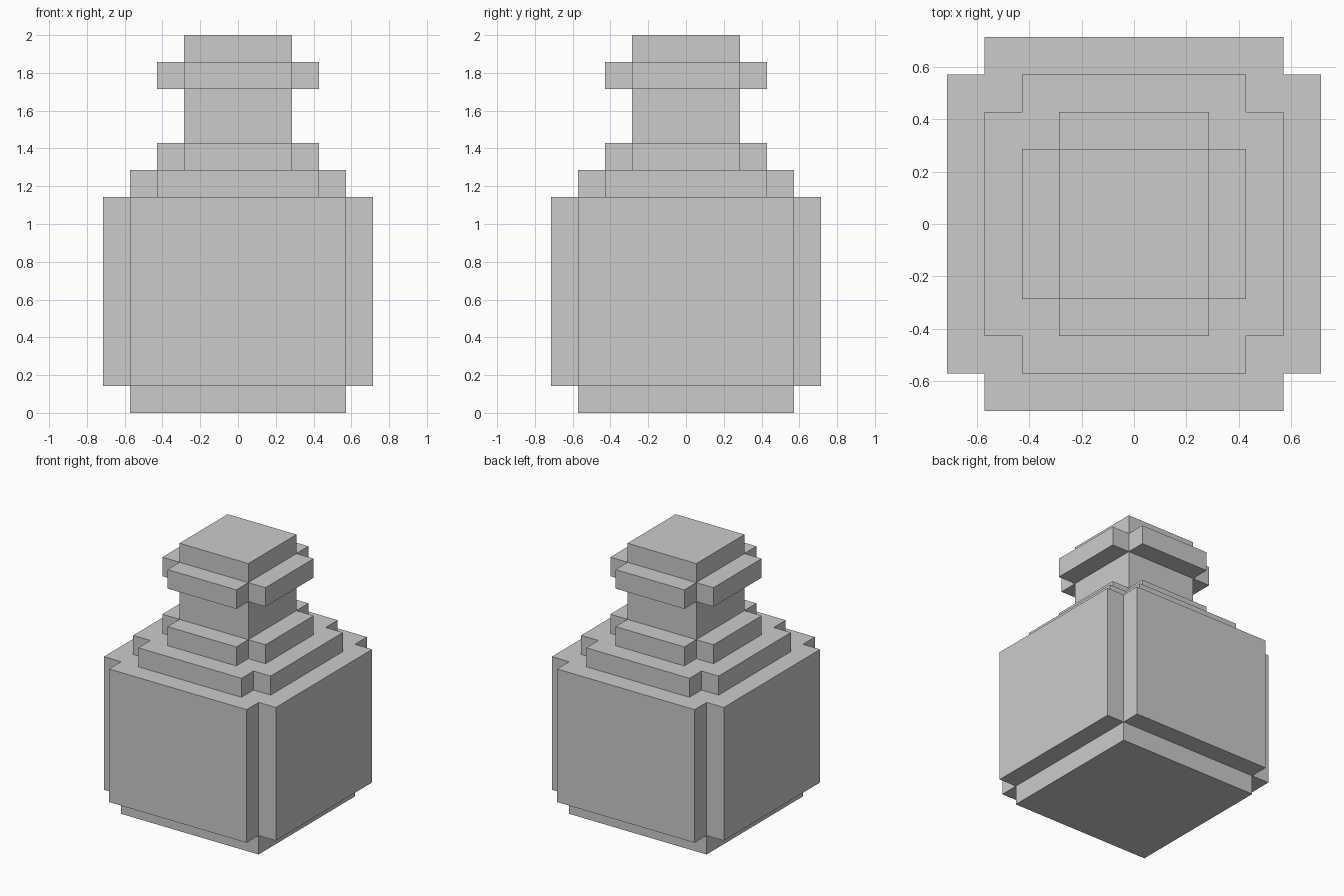
import bpy, bmesh

if "Cube" in bpy.data.objects:
    bpy.data.objects.remove(bpy.data.objects["Cube"])

U = 2 / 14  # one block of the grid the bottle is built on


def slab(name, half, z0, z1, notch=0):
    """Square prism (in blocks) with optional square notches in its four corners."""
    h, n = half * U, (half - notch) * U
    corner = [(h, n), (n, n), (n, h)] if notch else [(h, h)]
    outline = []
    for _ in range(4):
        outline += corner
        corner = [(-y, x) for x, y in corner]  # quarter turn

    bm = bmesh.new()
    bottom = bm.faces.new([bm.verts.new((x, y, z0 * U)) for x, y in outline])
    ext = bmesh.ops.extrude_face_region(bm, geom=[bottom], use_keep_orig=True)
    top = [v for v in ext["geom"] if isinstance(v, bmesh.types.BMVert)]
    bmesh.ops.translate(bm, verts=top, vec=(0, 0, (z1 - z0) * U))
    bmesh.ops.recalc_face_normals(bm, faces=bm.faces)

    mesh = bpy.data.meshes.new(name)
    bm.to_mesh(mesh)
    bm.free()
    obj = bpy.data.objects.new(name, mesh)
    bpy.context.collection.objects.link(obj)
    return obj


# Bottle body
slab("base", 4, 0, 1)
slab("body", 5, 1, 8, notch=1)

# Stepped shoulders
slab("shoulder", 4, 8, 9, notch=1)
slab("collar", 3, 9, 10, notch=1)

# Neck, rim and stopper
slab("neck", 2, 10, 12)
slab("rim", 3, 12, 13, notch=1)
slab("stopper", 2, 13, 14)
